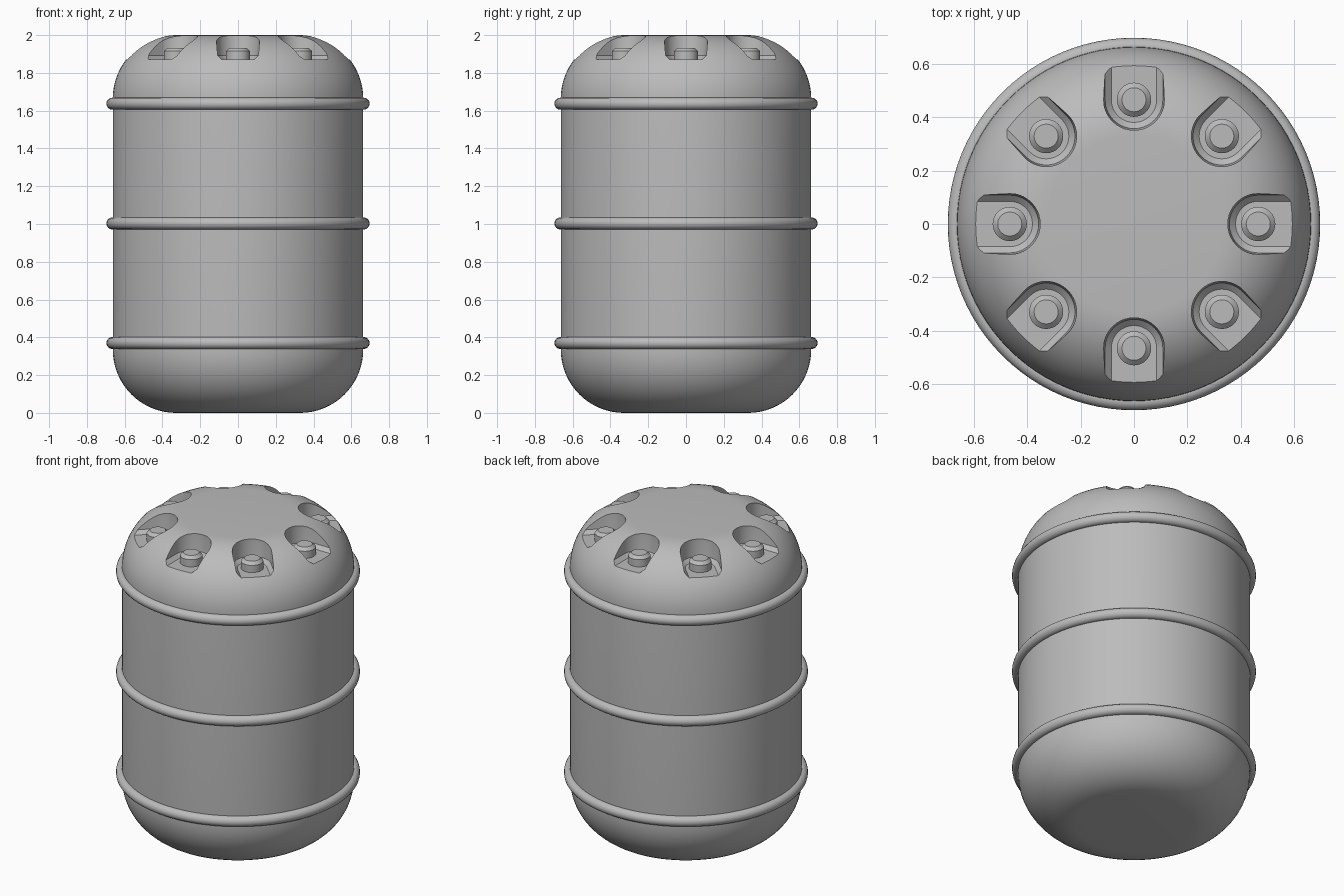
import bpy, bmesh, math
from mathutils import Matrix

cube = bpy.data.objects.get("Cube")
if cube:
    bpy.data.objects.remove(cube, do_unlink=True)

grey = bpy.data.materials.new("plain grey")
grey.use_nodes = True
colour = (0.5, 0.5, 0.5, 1)
grey.diffuse_color = colour
grey.node_tree.nodes["Principled BSDF"].inputs["Base Color"].default_value = colour

RADIUS, FILLET, HEIGHT = 0.663, 0.335, 2.0
POCKETS, POCKET_R, FLOOR = 8, 0.465, 1.87


def make_object(name, bm):
    bmesh.ops.recalc_face_normals(bm, faces=bm.faces)
    mesh = bpy.data.meshes.new(name)
    bm.to_mesh(mesh)
    bm.free()
    mesh.materials.append(grey)
    obj = bpy.data.objects.new(name, mesh)
    bpy.context.collection.objects.link(obj)
    return obj


def loft(bm, loops, closed=False):
    """Skin a stack of point loops; cap the ends unless the stack closes on itself."""
    rows = [[bm.verts.new(p) for p in loop] for loop in loops]
    pairs = list(zip(rows, rows[1:])) + ([(rows[-1], rows[0])] if closed else [])
    for a, b in pairs:
        for i in range(len(a)):
            j = (i + 1) % len(a)
            bm.faces.new((a[i], a[j], b[j], b[i]))
    if not closed:
        bm.faces.new(rows[0][::-1])
        bm.faces.new(rows[-1])
    return [v for row in rows for v in row]


def circle(r, z, sides):
    return [(r * math.cos(t), r * math.sin(t), z)
            for t in (math.tau * i / sides for i in range(sides))]


def lathe(bm, profile, sides, closed=False):
    return loft(bm, [circle(r, z, sides) for r, z in profile], closed)


def smooth(obj, angle):
    bpy.ops.object.select_all(action='DESELECT')
    obj.select_set(True)
    bpy.context.view_layer.objects.active = obj
    bpy.ops.object.shade_smooth_by_angle(angle=math.radians(angle))


# Barrel body with rounded ends
steps = 16
quarter = [math.pi / 2 * i / steps for i in range(steps + 1)]
inner = RADIUS - FILLET
bottom = [(inner + FILLET * math.sin(t), FILLET * (1 - math.cos(t))) for t in quarter]
top = [(r, HEIGHT - z) for r, z in reversed(bottom)]
bm = bmesh.new()
lathe(bm, bottom + top, 96)
body = make_object("barrel_body", bm)


# U-shaped pockets cut into the top shoulder, open to the outside
def u_outline(w, z):
    arc = [math.pi / 2 + math.pi * i / 20 for i in range(21)]
    pts = [(POCKET_R + w * math.cos(t), w * math.sin(t), z) for t in arc]
    return pts + [(0.9, -w, z), (0.9, w, z)]


bm = bmesh.new()
for k in range(POCKETS):
    verts = loft(bm, [u_outline(w, z) for w, z in
                      ((0.085, FLOOR), (0.108, FLOOR + 0.022), (0.114, 1.97), (0.114, 2.1))])
    bmesh.ops.rotate(bm, verts=verts, matrix=Matrix.Rotation(math.tau * k / POCKETS, 3, 'Z'))
cutter = make_object("pocket_cutter", bm)
cutter.hide_render = True

cut = body.modifiers.new("pockets", 'BOOLEAN')
cut.operation, cut.solver, cut.object = 'DIFFERENCE', 'EXACT', cutter
bpy.context.view_layer.objects.active = body
bpy.ops.object.modifier_apply(modifier=cut.name)
bpy.data.objects.remove(cutter, do_unlink=True)
smooth(body, 25)

# Bolt in each pocket, with a bevelled head
for k in range(POCKETS):
    angle = math.tau * k / POCKETS
    bm = bmesh.new()
    verts = lathe(bm, ((0.064, FLOOR - 0.01), (0.064, 1.915), (0.045, 1.933)), 32)
    bmesh.ops.translate(bm, verts=verts, vec=(POCKET_R * math.cos(angle), POCKET_R * math.sin(angle), 0))
    smooth(make_object(f"bolt_{k + 1}", bm), 30)

# Hoops around the barrel
for name, z in (("lower_hoop", 0.37), ("middle_hoop", 1.003), ("upper_hoop", 1.637)):
    bm = bmesh.new()
    lathe(bm, [(0.665 + r, z + h) for r, h, _ in circle(0.032, 0, 16)], 96, closed=True)
    smooth(make_object(name, bm), 40)
